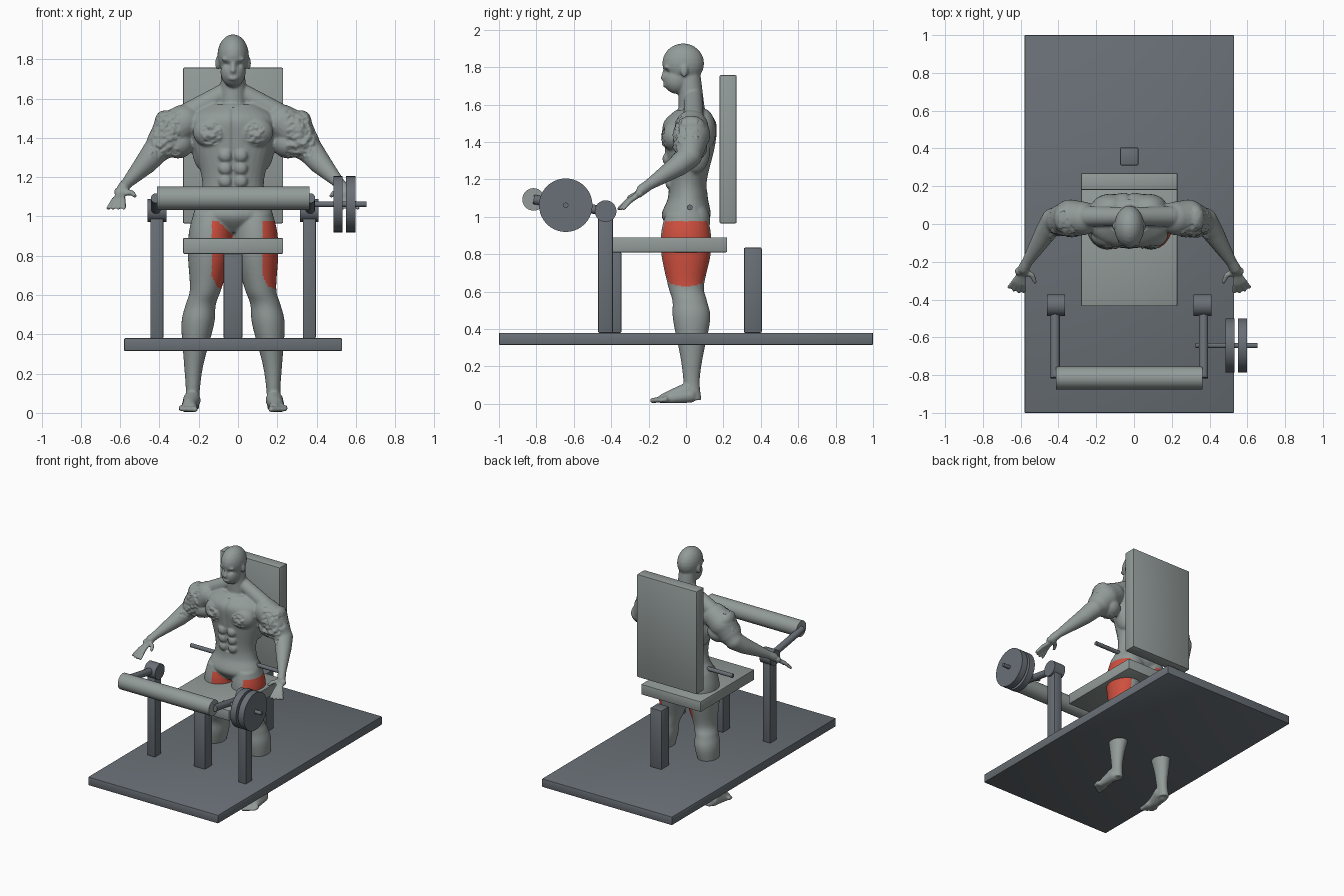
import bpy, bmesh, math
from mathutils import Vector, Matrix, noise

if "Cube" in bpy.data.objects:
    bpy.data.objects.remove(bpy.data.objects["Cube"])

MIDDLE = Vector((-.025, 0, 0))  # mirror plane shared by machine and figure
SIDEWAYS = Vector((1, 0, 0))


def material(name, red, green, blue):
    mat = bpy.data.materials.new(name)
    mat.use_nodes = True
    colour = (red, green, blue, 1)
    mat.diffuse_color = colour
    mat.node_tree.nodes["Principled BSDF"].inputs["Base Color"].default_value = colour
    return mat


PALE = material("pale grey green", .29, .33, .32)
DARK = material("dark slate", .14, .16, .18)
RED = material("muscle red", .62, .08, .05)


def link_object(name, mesh):
    obj = bpy.data.objects.new(name, mesh)
    bpy.context.collection.objects.link(obj)
    return obj


def finish(name, bm, mat):
    bmesh.ops.recalc_face_normals(bm, faces=bm.faces)
    mesh = bpy.data.meshes.new(name)
    bm.to_mesh(mesh)
    bm.free()
    mesh.materials.append(mat)
    mesh.shade_smooth()
    mesh.set_sharp_from_angle(angle=math.radians(35))
    return link_object(name, mesh)


def box(name, half_width, front, back, bottom, top, mat, offset=0):
    bm = bmesh.new()
    size = Vector((half_width * 2, back - front, top - bottom))
    centre = MIDDLE + Vector((offset, (front + back) / 2, (bottom + top) / 2))
    placement = Matrix.Translation(centre) @ Matrix.Diagonal(size.to_4d())
    bmesh.ops.create_cube(bm, size=1, matrix=placement)
    bmesh.ops.bevel(bm, geom=bm.edges[:], offset=.006, segments=2, affect='EDGES', profile=.5)
    finish(name, bm, mat)


def cone(bm, start, end, start_radius, end_radius, segments=20):
    axis = end - start
    turn = axis.to_track_quat('Z', 'Y').to_matrix().to_4x4()
    bmesh.ops.create_cone(bm, cap_ends=True, segments=segments, radius1=start_radius,
                          radius2=end_radius, depth=axis.length,
                          matrix=Matrix.Translation((start + end) / 2) @ turn)


def rod(name, start, end, radius, mat):
    bm = bmesh.new()
    cone(bm, MIDDLE + start, MIDDLE + end, radius, radius, segments=40)
    finish(name, bm, mat)


def cross_rod(name, centre, first, last, radius, mat):
    rod(name, centre + SIDEWAYS * first, centre + SIDEWAYS * last, radius, mat)


# Machine frame and pads
FLOOR, SEAT, PAD_HALF = .38, .81, .255
box("base_platform", .555, -1, 1, .315, FLOOR, DARK)
box("seat_pad", PAD_HALF, -.435, .22, SEAT, .89, PALE)
box("back_pad", PAD_HALF, .18, .27, .965, 1.757, PALE)
box("front_post", .048, -.435, -.345, FLOOR, SEAT, DARK)
box("rear_post", .048, .31, .405, FLOOR, .835, DARK)

# Swinging lever, roller and weights
pivot = Vector((0, -.43, 1.03))
roller = Vector((0, -.815, 1.093))
weight = Vector((0, -.643, 1.062))
for label, side in (("left", 1), ("right", -1)):
    box(label + "_upright", .033, -.47, -.39, FLOOR, pivot.z, DARK, offset=side * .388)
    cross_rod(label + "_pivot", pivot, side * .34, side * .435, .058, DARK)
    reach = SIDEWAYS * side * .393
    rod(label + "_lever_arm", pivot + reach, roller + reach, .025, DARK)
cross_rod("leg_roller", roller, -.388, .388, .06, PALE)
cross_rod("hip_rod", Vector((0, .02, 1.05)), -.39, .39, .015, DARK)
cross_rod("weight_bar", weight, .35, .68, .014, DARK)
for label, inner_face in (("inner", .51), ("outer", .576)):
    cross_rod(label + "_weight_plate", weight, inner_face, inner_face + .048, .143, DARK)

# Figure: left half from overlapping solids, mirrored and fused into one skin
body = bmesh.new()


def ball(centre, radii):
    placement = Matrix.Translation(centre) @ Matrix.Diagonal((*radii, 1))
    bmesh.ops.create_uvsphere(body, u_segments=24, v_segments=12, radius=1, matrix=placement)


def chain(*joints):
    """Tapered limb through (centre, radius) joints."""
    joints = [(Vector(centre), radius) for centre, radius in joints]
    for centre, radius in joints:
        ball(centre, (radius, radius, radius))
    for (start, start_radius), (end, end_radius) in zip(joints, joints[1:]):
        cone(body, start, end, start_radius, end_radius)


def loft(sections, depth_ratio, steps=6, sides=32):
    """Smooth stack of level ellipses through (x, y, z, half width) sections."""
    keys = [Vector(section) for section in sections]
    keys = [keys[0], *keys, keys[-1]]
    stack = []
    for before, here, there, after in zip(keys, keys[1:], keys[2:], keys[3:]):
        for step in range(steps):
            t = step / steps
            leave, arrive = (there - before) / 2, (after - here) / 2
            ease = t * t * (3 - 2 * t)
            stack.append(here.lerp(there, ease) + leave * t * (1 - t) ** 2 - arrive * t * t * (1 - t))
    stack.append(keys[-1])
    rings = []
    for x, y, z, half_width in stack:
        ring = []
        for index in range(sides):
            angle = math.tau * index / sides
            ring.append(body.verts.new((x + half_width * math.cos(angle),
                                        y + half_width * depth_ratio * math.sin(angle), z)))
        rings.append(ring)
    for lower, upper in zip(rings, rings[1:]):
        for index in range(sides):
            body.faces.new((lower[index - 1], lower[index], upper[index], upper[index - 1]))
    body.faces.new(rings[0])
    body.faces.new(rings[-1])


# Torso with chest, belly, side and seat muscles
loft([(0, .03, 1.57, .13), (0, .02, 1.5, .22), (0, .02, 1.38, .21), (0, .01, 1.2, .16),
      (0, .01, 1.1, .165), (0, 0, 1, .2), (0, 0, .92, .1)], depth_ratio=.65)
ball((.1, -.06, 1.43), (.105, .07, .085))
ball((.1, .09, 1.46), (.1, .07, .12))
ball((.15, .05, 1.36), (.06, .08, .13))
ball((.09, .05, .98), (.1, .08, .1))
for row in range(3):
    ball((.038, -.085 - row * .008, 1.18 + row * .065), (.036, .025, .034))

# Neck and shoulder slope
chain(((0, .02, 1.74), .06), ((0, .03, 1.58), .07))
chain(((.04, .04, 1.63), .05), ((.22, .04, 1.53), .055))

# Head, jaw, nose, lips, brow and ear
ball((0, -.015, 1.82), (.08, .112, .107))
ball((0, -.05, 1.735), (.064, .072, .078))
chain(((0, -.12, 1.742), .015), ((0, -.11, 1.79), .01))
ball((0, -.11, 1.703), (.026, .014, .012))
ball((.03, -.103, 1.8), (.03, .016, .01))
ball((.079, -.01, 1.78), (.012, .02, .034))

# Arm
chain(((.25, .03, 1.48), .09), ((.31, .03, 1.44), .1), ((.355, .02, 1.375), .085),
      ((.4, .02, 1.325), .066), ((.44, -.04, 1.275), .058), ((.54, -.2, 1.17), .029),
      ((.56, -.235, 1.145), .03))
ball((.35, .03, 1.48), (.05, .075, .06))
ball((.28, .03, 1.37), (.08, .085, .075))

# Hand with a fan of fingers and a thumb
palm = Vector((.565, -.25, 1.125))
chain((palm + SIDEWAYS * .02, .022), (palm - SIDEWAYS * .015, .022))
for finger in range(4):
    spread = math.radians(50 + finger * 15)
    tip = palm + Vector((math.cos(spread), -math.sin(spread), -.75)) * .11
    knuckle = palm.lerp(tip, .6) + Vector((0, 0, .008))
    chain((palm.lerp(tip, .2), .015), (knuckle, .013), (tip, .01))
chain((palm, .02), ((.515, -.27, 1.12), .014), ((.5, -.305, 1.105), .011))

# Leg, foot and toes
loft([(.11, 0, 1.02, .09), (.115, 0, .92, .11), (.12, 0, .8, .11), (.14, 0, .63, .08),
      (.165, .02, .55, .077), (.18, .03, .45, .083), (.2, .03, .25, .05),
      (.205, .03, .12, .036), (.21, .04, .02, .036)], depth_ratio=1.2)
chain(((.21, 0, .065), .045), ((.22, -.07, .042), .037), ((.21, -.125, .027), .025))
chain(((.22, .02, .045), .04), ((.24, -.1, .026), .024))
for toe in range(5):
    x = .195 + toe * .017
    chain(((x, -.11, .025), .016), ((x, -.178 + toe * .01, .018), .015 - toe * .001))

draft = finish("figure_draft", body, PALE)
mirror = draft.modifiers.new("other_half", 'MIRROR')
mirror.use_mirror_merge = False
fuse = draft.modifiers.new("fuse", 'REMESH')
fuse.mode = 'VOXEL'
fuse.voxel_size = .007
soften = draft.modifiers.new("soften", 'SMOOTH')
soften.iterations = 4
skin = bpy.data.meshes.new_from_object(draft.evaluated_get(bpy.context.evaluated_depsgraph_get()))
bpy.data.objects.remove(draft)


def falloff(distance, width):
    return math.exp(-(distance / width) ** 2)


# Eye hollows, centre grooves and ragged chest and arm patches
for vertex in skin.vertices:
    spot = vertex.co
    across = abs(spot.x)
    if spot.y < 0 and spot.z > 1.7:
        spot.y += .012 * falloff(math.hypot(across - .032, spot.z - 1.773), .014)
    if 1.15 < spot.z < 1.55:
        spot.y -= math.copysign(.01, spot.y) * falloff(across, .012)
    chest = spot.y < -.06 and math.hypot(across - .11, spot.z - 1.42) < .055
    arm = .27 < across < .42 and 1.3 < spot.z < 1.54 and spot.y < .06
    if chest or arm:
        spot.y += .012 * noise.noise(spot * 40) + .006 * noise.noise(spot * 80)
    spot += MIDDLE

# Red thigh muscle on the same side of each leg
skin.materials.clear()
skin.materials.append(PALE)
skin.materials.append(RED)
for face in skin.polygons:
    x, y, z = face.center
    right_leg = x < MIDDLE.x
    edge = (-.135 if right_leg else .125) + max(0, .7 - z) / 2
    top = .978 - (max(0, x + .1) if right_leg else 0)
    face.material_index = int(x > edge and .625 + abs(y) / 5 < z < top)
skin.shade_smooth()
link_object("figure", skin)
